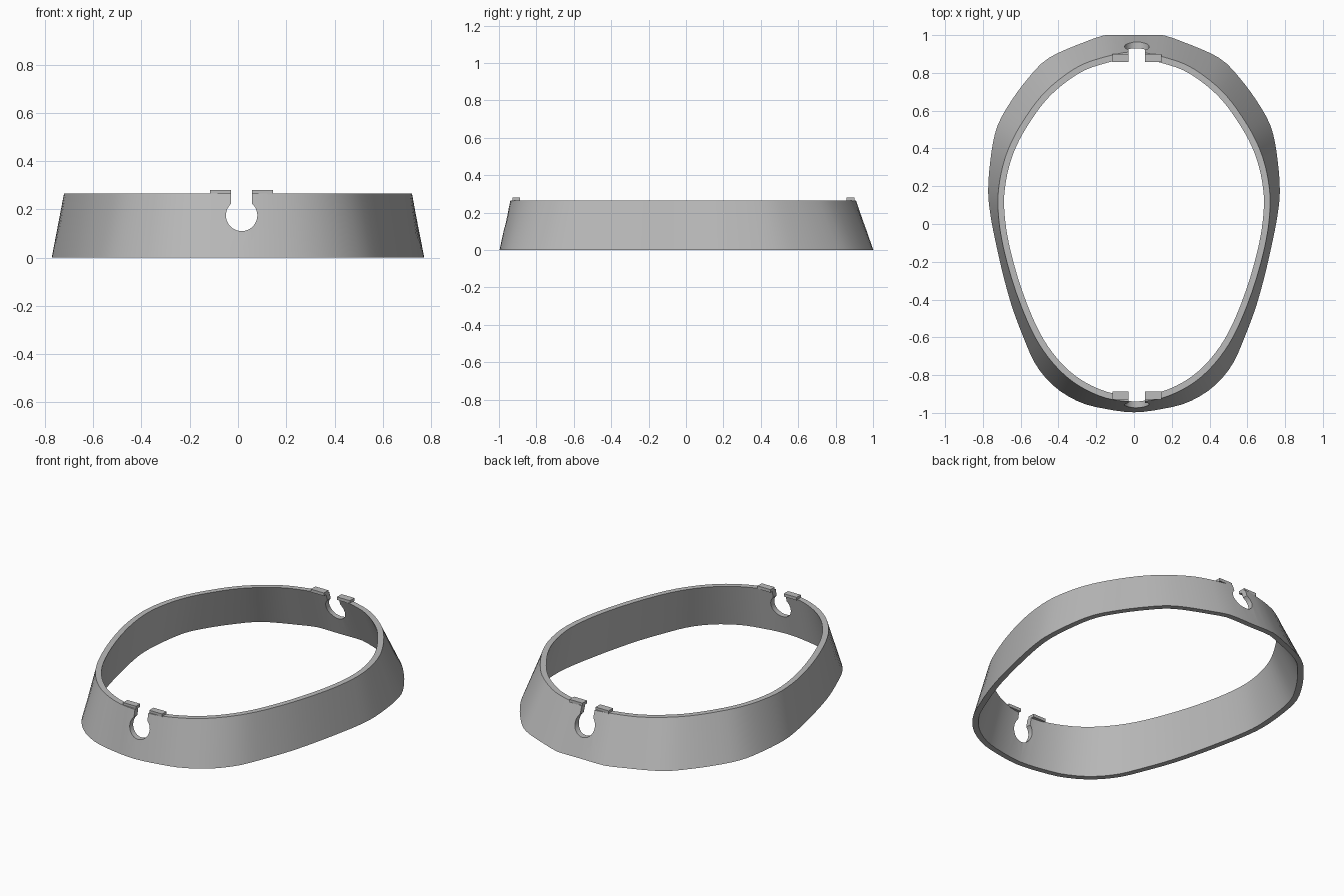
import bpy
import bmesh
import math
from mathutils import Vector

if "Cube" in bpy.data.objects:
    bpy.data.objects.remove(bpy.data.objects["Cube"])

HEIGHT, WALL, STEPS = 0.265, 0.033, 120

grey = bpy.data.materials.new("plain_grey")
grey.use_nodes = True
GREY = (0.5, 0.5, 0.5, 1)
grey.diffuse_color = GREY
grey.node_tree.nodes["Principled BSDF"].inputs["Base Color"].default_value = GREY

# Half outlines of the band, back to front; the other half is mirrored
BASE = [(0, 1), (.15, 1), (.23, .975), (.45, .88), (.57, .76), (.67, .62), (.73, .5),
        (.76, .34), (.772, .17), (.757, .03), (.725, -.13), (.69, -.28), (.645, -.44),
        (.585, -.6), (.52, -.745), (.42, -.862), (.29, -.942), (.16, -.977), (0, -.997)]
RIM = [(0, .912), (.17, .88), (.31, .825), (.47, .7), (.59, .54), (.668, .39), (.71, .235),
       (.72, .08), (.69, -.13), (.61, -.4), (.5, -.64), (.35, -.815), (.17, -.915), (0, -.94)]


def smooth(pts):
    """Closed mirrored outline, rounded between its points."""
    pts = [Vector(p) for p in pts]
    pts += [Vector((-p.x, p.y)) for p in reversed(pts[1:-1])]
    n, out = len(pts), []
    for i in range(n):
        a, b, c, d = (pts[(i + k) % n] for k in (-1, 0, 1, 2))
        for s in range(4):
            t = s / 4
            out.append(b + t * (c - a) / 2 + t * t * (2 * a - 5 * b + 4 * c - d) / 2
                       + t ** 3 * (3 * b - a - 3 * c + d) / 2)
    return out


def resample(pts):
    """Even steps of angle around the outline, so that both rings match."""
    pol = sorted((math.atan2(p.y, p.x) % math.tau, p.length) for p in pts)
    pol = [(pol[-1][0] - math.tau, pol[-1][1])] + pol + [(pol[0][0] + math.tau, pol[0][1])]
    ring = []
    for i in range(STEPS):
        a = math.tau * i / STEPS
        for (a0, r0), (a1, r1) in zip(pol, pol[1:]):
            if a0 <= a < a1:
                r = r0 + (r1 - r0) * (a - a0) / (a1 - a0)
                ring.append(Vector((r * math.cos(a), r * math.sin(a))))
                break
    return ring


def inset(ring, dist):
    out = []
    for i, p in enumerate(ring):
        t = (ring[(i + 1) % len(ring)] - ring[i - 1]).normalized()
        out.append(p + dist * Vector((-t.y, t.x)))
    return out


def finish(name, bm):
    bmesh.ops.recalc_face_normals(bm, faces=bm.faces)
    mesh = bpy.data.meshes.new(name)
    bm.to_mesh(mesh)
    bm.free()
    mesh.materials.append(grey)
    ob = bpy.data.objects.new(name, mesh)
    bpy.context.collection.objects.link(ob)
    return ob


# Tapered band with an even wall
base, rim = resample(smooth(BASE)), resample(smooth(RIM))
bm = bmesh.new()
rings = [(base, 0), (rim, HEIGHT), (inset(rim, WALL), HEIGHT), (inset(base, WALL), 0)]
loops = [[bm.verts.new((p.x, p.y, z)) for p in ring] for ring, z in rings]
for k in range(4):
    lo, hi = loops[k], loops[(k + 1) % 4]
    for i in range(STEPS):
        j = (i + 1) % STEPS
        bm.faces.new((lo[i], lo[j], hi[j], hi[i]))
band = finish("band", bm)

# Keyhole cutter through the front and the back
MID, HALF, RADIUS, HOLE_Z = 0.015, 0.044, 0.065, 0.175
start = math.acos(HALF / RADIUS)
bm = bmesh.new()
outline = [(MID + HALF, HEIGHT + 0.1)]
for i in range(33):
    a = start - (math.pi + 2 * start) * i / 32
    outline.append((MID + RADIUS * math.cos(a), HOLE_Z + RADIUS * math.sin(a)))
outline.append((MID - HALF, HEIGHT + 0.1))
face = bm.faces.new([bm.verts.new((x, -1.2, z)) for x, z in outline])
ext = bmesh.ops.extrude_face_region(bm, geom=[face])
bmesh.ops.translate(bm, vec=(0, 2.4, 0),
                    verts=[v for v in ext["geom"] if isinstance(v, bmesh.types.BMVert)])
cutter = finish("keyhole_cutter", bm)
cutter.hide_render = True

mod = band.modifiers.new("keyholes", "BOOLEAN")
mod.operation = "DIFFERENCE"
mod.solver = "EXACT"
mod.object = cutter
bpy.context.view_layer.objects.active = band
bpy.ops.object.select_all(action="DESELECT")
band.select_set(True)
bpy.ops.object.modifier_apply(modifier=mod.name)
bpy.data.objects.remove(cutter)
bpy.ops.object.shade_smooth_by_angle(angle=math.radians(30))

# Small flat tabs beside each keyhole
for end, y0, y1 in (("front", -0.928, -0.888), ("back", 0.857, 0.9)):
    for side, sign in (("left", 1), ("right", -1)):
        bm = bmesh.new()
        bmesh.ops.create_cube(bm, size=1)
        bmesh.ops.scale(bm, vec=(0.086, y1 - y0, 0.018), verts=bm.verts)
        bmesh.ops.translate(bm, verts=bm.verts, vec=(
            MID + sign * (HALF + 0.043), (y0 + y1) / 2, HEIGHT + 0.006))
        finish(f"{end}_{side}_tab", bm)
